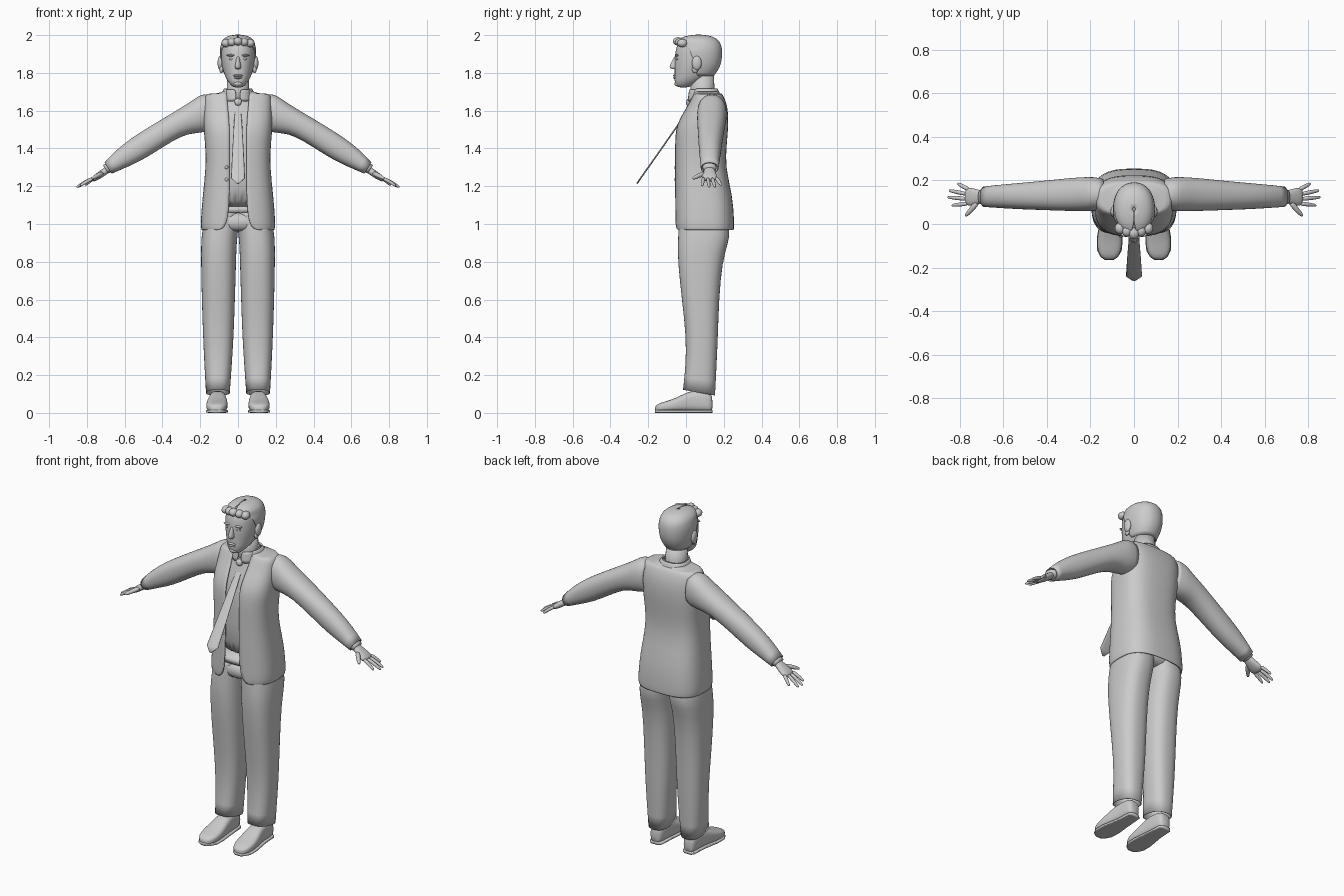
import bpy, bmesh, math
from mathutils import Vector as V, Matrix


def ring(c, a, b, p=0.8, gap=0.0, n=28):
    """Rounded-box section; gap is the open share of b on the a side."""
    pw = lambda v: math.copysign(abs(v) ** p, v)
    t0 = math.asin(min(gap, 0.9999) ** (1 / p)) if gap else 0
    steps = n if gap else n - 1
    span = 2 * math.pi * (n - 1) / n if not gap else 2 * (math.pi - t0)
    return [V(c) + V(a) * pw(math.cos(t0 + span * i / steps))
            + V(b) * pw(math.sin(t0 + span * i / steps)) for i in range(steps + 1)]


def finish(name, bm, sub=0, thick=0, mirror=False):
    bmesh.ops.recalc_face_normals(bm, faces=bm.faces)
    for f in bm.faces:
        f.smooth = True
    me = bpy.data.meshes.new(name)
    bm.to_mesh(me)
    bm.free()
    ob = bpy.data.objects.new(name, me)
    bpy.context.collection.objects.link(ob)
    if sub:
        ob.modifiers.new("smooth", 'SUBSURF').levels = sub
        ob.modifiers["smooth"].render_levels = sub
    if thick:
        m = ob.modifiers.new("cloth", 'SOLIDIFY')
        m.thickness, m.offset = thick, 0
    if mirror:
        ob.modifiers.new("pair", 'MIRROR').use_mirror_merge = False
    return ob


def loft(name, parts, closed=True, cap=True, **kw):
    bm = bmesh.new()
    for rings in parts:
        vs = [[bm.verts.new(p) for p in r] for r in rings]
        n = len(vs[0])
        for a, b in zip(vs, vs[1:]):
            for i in range(n if closed else n - 1):
                j = (i + 1) % n
                bm.faces.new((a[i], a[j], b[j], b[i]))
        if cap:
            bm.faces.new(vs[0])
            bm.faces.new(vs[-1])
    return finish(name, bm, **kw)


def level(z, w, y0, y1, gap=0, p=0.8, cx=0):
    """Horizontal section centred on cx, open at the front when gap is given."""
    return ring((cx, (y0 + y1) / 2, z), (0, (y0 - y1) / 2, 0), (w, 0, 0), p, gap / w)


def slanted(xt, zt, xb, zb, y0, y1, p=0.9):
    """Limb section from a top point to a bottom point, y0 to y1 deep."""
    return ring(((xt + xb) / 2, (y0 + y1) / 2, (zt + zb) / 2),
                ((xt - xb) / 2, 0, (zt - zb) / 2), (0, (y1 - y0) / 2, 0), p, n=20)


def tube(points, radii):
    pts = [V(p) for p in points]
    d = (pts[-1] - pts[0]).normalized()
    u = d.orthogonal().normalized()
    return [ring(p, u * r, d.cross(u) * r, 1, n=10) for p, r in zip(pts, radii)]


def blobs(name, items, mirror=False):
    bm = bmesh.new()
    for c, s in items:
        bmesh.ops.create_uvsphere(bm, u_segments=16, v_segments=10, radius=1,
                                  matrix=Matrix.Translation(c) @ Matrix.Diagonal((*s, 1)))
    return finish(name, bm, mirror=mirror)


# Jacket, open down the front with a curved hem
jacket = [(0.97, .190, -.050, .250, .095), (0.98, .194, -.054, .252, .075),
          (1.02, .195, -.055, .252, .053), (1.15, .185, -.055, .245, .045),
          (1.30, .167, -.055, .205, .045), (1.42, .171, -.056, .213, .045),
          (1.50, .180, -.053, .220, .045), (1.56, .180, -.030, .222, .048),
          (1.62, .178, .008, .217, .054), (1.66, .176, .028, .204, .058),
          (1.692, .168, .045, .188, .060), (1.685, .115, .040, .178, .060),
          (1.70, .078, .035, .168, .060)]
loft("jacket", [[level(*r, p=.7) for r in jacket]], closed=False, cap=False, sub=1, thick=.006)
loft("jacket_collar", [[level(1.675, .092, .03, .18, .062), level(1.70, .08, .03, .172, .06),
                        level(1.715, .07, .032, .164, .058)]],
     closed=False, cap=False, sub=1, thick=.008)
blobs("jacket_buttons", [((-.06, -.057, z), (.009, .005, .009)) for z in (1.30, 1.235)])

# Shirt, collar, belt and trouser waist
loft("shirt", [[level(1.07, .15, -.034, .19), level(1.3, .145, -.038, .18),
                level(1.48, .155, -.038, .20), level(1.58, .14, -.005, .195),
                level(1.65, .10, .025, .17), level(1.69, .066, .025, .158)]], sub=1)
loft("shirt_collar", [[level(1.65, .074, .012, .165, .012), level(1.685, .069, .015, .16, .01),
                       level(1.712, .062, .02, .155, .014)]],
     closed=False, cap=False, sub=1, thick=.006)
loft("belt", [[level(1.06, .165, -.041, .20), level(1.093, .16, -.041, .196)]], cap=True)
loft("trouser_waist", [[level(.955, .10, -.03, .20), level(1.0, .17, -.036, .225),
                        level(1.07, .162, -.037, .20)]], sub=1)

# Trouser legs: z, inner x, outer x, front y, back y
legs = [(1.08, -.005, .165, -.03, .195), (.97, 0, .188, -.038, .235),
        (.90, .009, .194, -.042, .222), (.80, .012, .194, -.042, .19),
        (.60, .018, .190, -.02, .173), (.40, .025, .183, .003, .167),
        (.25, .035, .176, .0, .16), (.107, .045, .168, -.014, .152)]
rings = [level(z, (x1 - x0) / 2, y0, y1, cx=(x0 + x1) / 2) for z, x0, x1, y0, y1 in legs]
for p in rings[-1]:
    p.z -= (p.y - .07) * .18
loft("trouser_leg", [rings], cap=False, sub=1, thick=.004, mirror=True)

# Shoes: y, inner x, outer x, top z
shoe = [(.141, .085, .135, .08), (.128, .07, .146, .112), (.05, .064, .15, .12),
        (0, .06, .158, .108), (-.06, .053, .169, .075), (-.12, .056, .169, .058),
        (-.152, .075, .152, .047), (-.165, .095, .132, .032)]
loft("shoe", [[ring(((a + b) / 2, y, (z + .006) / 2), (0, 0, (z - .006) / 2),
                    ((b - a) / 2, 0, 0), .7) for y, a, b, z in shoe]], sub=1, mirror=True)
loft("shoe_sole", [[ring(((a + b) / 2, y, .008), (0, 0, .008), ((b - a) / 2 + .001, 0, 0), .4)
                    for y, a, b, z in shoe]], mirror=True)

# Sleeves: top x z, bottom x z, front y, back y
sleeve = [(.14, 1.68, .14, 1.50, .07, .205), (.19, 1.692, .18, 1.487, .06, .215),
          (.245, 1.648, .23, 1.482, .06, .213), (.34, 1.59, .295, 1.472, .062, .207),
          (.45, 1.525, .40, 1.408, .066, .195), (.57, 1.45, .51, 1.337, .07, .185),
          (.65, 1.385, .60, 1.298, .076, .177), (.705, 1.325, .67, 1.268, .08, .17)]
loft("sleeve", [[slanted(*r) for r in sleeve]], cap=False, sub=1, thick=.005, mirror=True)
loft("shirt_cuff", [[slanted(.69, 1.325, .66, 1.28, .086, .163),
                     slanted(.715, 1.312, .685, 1.267, .09, .158)]], mirror=True)
blobs("cuff_buttons", [((.605 + i * .03, .172 - i * .003, 1.358 - i * .021), (.011, .009, .011))
                       for i in range(3)], mirror=True)

# Hands: palm, four fingers and a thumb
palm = [(.69, 1.313, .67, 1.28, .098, .152), (.722, 1.288, .704, 1.256, .092, .156),
        (.752, 1.267, .736, 1.235, .082, .167), (.783, 1.242, .77, 1.22, .083, .167)]
loft("palm", [[slanted(*r) for r in palm]], sub=1, mirror=True)
fingers = [((.76, .094, 1.245), (.836, .085, 1.202)), ((.765, .115, 1.243), (.855, .123, 1.195)),
           ((.765, .137, 1.243), (.849, .154, 1.195)), ((.755, .157, 1.247), (.81, .186, 1.205))]
parts = []
for a, b in fingers:
    a, b = V(a), V(b)
    parts.append(tube([a, a.lerp(b, .5) + V((0, 0, .004)), a.lerp(b, .9), b],
                      [.011, .010, .008, .004]))
parts.append(tube([(.715, .105, 1.27), (.742, .07, 1.257), (.765, .045, 1.245), (.774, .035, 1.24)],
                  [.015, .013, .010, .005]))
loft("fingers", parts, sub=1, mirror=True)

# Tie, standing out from the chest
tie = [(.035, 1.635, .011), (.010, 1.598, .016), (-.04, 1.528, .022),
       (-.15, 1.37, .031), (-.24, 1.243, .037), (-.259, 1.214, .006)]
loft("tie", [[ring((0, y, z), V((0, -.81, .58)) * .004, (w, 0, 0), .6, n=12)
              for y, z, w in tie]])
loft("tie_knot", [[level(1.625, .011, .002, .03), level(1.645, .02, -.002, .035),
                   level(1.665, .024, .005, .035)]], sub=1)

# Neck and head
loft("neck", [[level(1.62, .066, .03, .16, p=1), level(1.70, .059, .024, .151, p=1),
               level(1.79, .057, .026, .148, p=1)]])
head = [(1.722, .022, -.038, .01), (1.733, .036, -.056, .035), (1.76, .060, -.062, .09),
        (1.80, .076, -.060, .155), (1.84, .086, -.061, .172), (1.88, .090, -.060, .183),
        (1.92, .092, -.056, .185), (1.955, .088, -.045, .177), (1.98, .070, -.02, .153),
        (1.994, .04, .02, .115)]
loft("head", [[level(*r, p=.92) for r in head]], sub=1)

# Hair shell with side hairline, and a swept front tuft
hair = [(1.785, .066, -.02, .145, .0659), (1.82, .083, -.05, .172, .0829),
        (1.86, .092, -.058, .186, .0915), (1.90, .095, -.058, .190, .091),
        (1.94, .095, -.054, .187, .088), (1.962, .089, -.050, .178, .03),
        (1.984, .072, -.03, .158, .004), (1.997, .042, .015, .118, .002),
        (2.0, .006, .06, .075, .001)]
loft("hair", [[level(*r, p=.92) for r in hair]], closed=False, cap=False, sub=1, thick=.005)
blobs("front_tuft", [((x, -.042 + abs(x) * .35, 1.967 - abs(x) * .15), (.024, .027, .022))
                     for x in (-.064, -.032, 0, .032, .064)])

# Face and ears
loft("nose", [[level(1.892, .009, -.062, -.03, p=1), level(1.86, .011, -.075, -.03, p=1),
               level(1.832, .018, -.092, -.03, p=1), level(1.818, .014, -.078, -.03, p=1)]], sub=1)
blobs("eyes", [((.034, -.045, 1.873), (.014, .010, .007))], mirror=True)
blobs("brows", [((.036, -.049, 1.893), (.024, .010, .006))], mirror=True)
blobs("lips", [((0, -.059, 1.786), (.026, .011, .006)), ((0, -.057, 1.774), (.021, .011, .006))])
blobs("chin", [((0, -.045, 1.743), (.024, .017, .015))])
blobs("ears", [((.094, .057, 1.852), (.014, .026, .038)), ((.088, .048, 1.82), (.011, .016, .022))],
      mirror=True)
